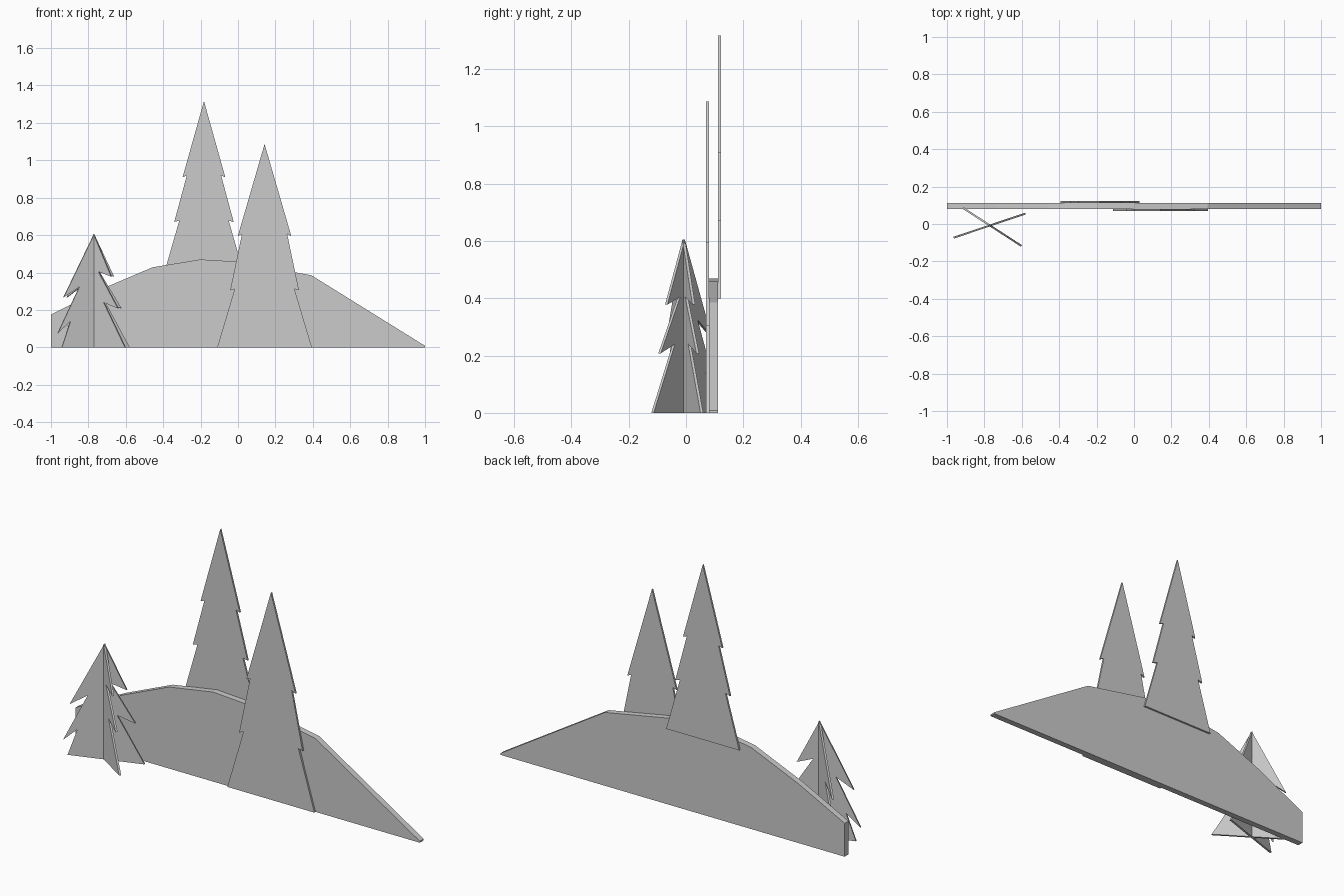
import bpy, bmesh, math
from mathutils import Matrix

if "Cube" in bpy.data.objects:
    bpy.data.objects.remove(bpy.data.objects["Cube"])


def cutout(name, outline, thickness, loc=(0, 0, 0), angle=0):
    """Flat panel: an (x, z) outline extruded along y, centred on y = 0."""
    bm = bmesh.new()
    face = bm.faces.new([bm.verts.new((x, -thickness / 2, z)) for x, z in outline])
    ext = bmesh.ops.extrude_face_region(bm, geom=[face])
    moved = [v for v in ext["geom"] if isinstance(v, bmesh.types.BMVert)]
    bmesh.ops.translate(bm, verts=moved, vec=(0, thickness, 0))
    bmesh.ops.recalc_face_normals(bm, faces=bm.faces)
    mesh = bpy.data.meshes.new(name)
    bm.to_mesh(mesh)
    bm.free()
    obj = bpy.data.objects.new(name, mesh)
    obj.matrix_world = Matrix.Translation(loc) @ Matrix.Rotation(angle, 4, 'Z')
    bpy.context.collection.objects.link(obj)
    return obj


def tree_outline(apex_z, right, left=None):
    """Full outline from the right side (top to bottom) and the left (mirrored if not given)."""
    left = left or right
    return [(0, apex_z)] + right + [(-x, z) for x, z in reversed(left)]


# Hill panel
hill = [(-1, 0), (-1, 0.175), (-0.73, 0.312), (-0.457, 0.428), (-0.2, 0.47),
        (0, 0.458), (0.393, 0.385), (1, 0.008), (1, 0)]
cutout("hill", hill, 0.032, (0, 0.096, 0))

# Tall tree behind the hill
tall = [(0.114, 0.91), (0.092, 0.918), (0.159, 0.67), (0.132, 0.678), (0.212, 0.40)]
cutout("back_tree", tree_outline(1.317, tall), 0.01, (-0.182, 0.117, 0))

# Tree in front of the hill
mid = [(0.143, 0.595), (0.121, 0.605), (0.184, 0.305), (0.16, 0.312), (0.253, 0)]
cutout("front_tree", tree_outline(1.087, mid), 0.01, (0.142, 0.075, 0))

# Small free-standing tree made of two crossed panels
right = [(0.112, 0.378), (0.03, 0.405), (0.155, 0.208), (0.064, 0.24), (0.2, 0)]
left = [(0.172, 0.267), (0.082, 0.325), (0.205, 0.075), (0.133, 0.14), (0.182, 0)]
for i, deg in enumerate((18.5, -33)):
    cutout(f"small_tree_panel_{i + 1}", tree_outline(0.605, right, left), 0.01,
           (-0.77, -0.008, 0), math.radians(deg))
